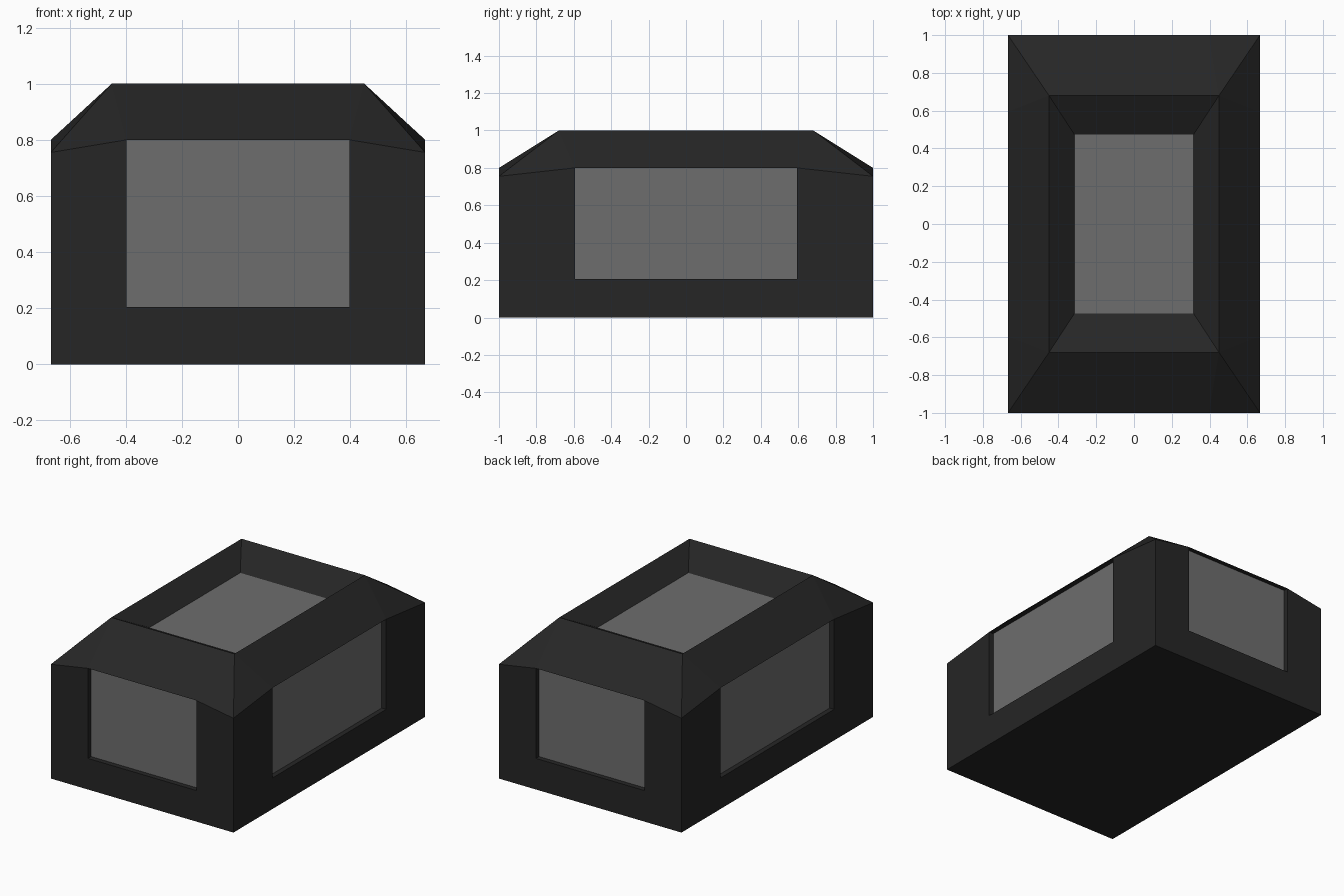
import bpy
import bmesh
from mathutils import Matrix, Vector
from math import pi

cube = bpy.data.objects.get("Cube")
if cube:
    bpy.data.objects.remove(cube, do_unlink=True)

# Overall half sizes as (x, y) and the key heights
BASE = (0.667, 1.0)
OPENING = (0.397, 0.594)
RIM = (0.45, 0.68)
WELL = (0.315, 0.473)
SILL, HEAD, CORNER = 0.205, 0.8, 0.755
RIM_Z, SKYLIGHT_Z = 1.0, 0.89
RECESS = 0.033


def make_material(name, value):
    mat = bpy.data.materials.new(name)
    mat.use_nodes = True
    colour = (value, value, value, 1)
    mat.diffuse_color = colour
    mat.node_tree.nodes["Principled BSDF"].inputs["Base Color"].default_value = colour
    return mat


def make_object(name, faces, mat):
    bm = bmesh.new()
    for face in faces:
        bm.faces.new([bm.verts.new(p) for p in face])
    bmesh.ops.remove_doubles(bm, verts=bm.verts, dist=0.0005)
    mesh = bpy.data.meshes.new(name)
    bm.to_mesh(mesh)
    bm.free()
    mesh.materials.append(mat)
    obj = bpy.data.objects.new(name, mesh)
    bpy.context.collection.objects.link(obj)
    return obj


def rectangle(size, z):
    x, y = size
    return [(-x, -y, z), (x, -y, z), (x, y, z), (-x, y, z)]


def side(turn):
    """Faces of one wall with its roof slope, and its window pane."""
    rot = Matrix.Rotation(turn * pi / 2, 3, "Z")
    across, out = (0, 1) if turn % 2 == 0 else (1, 0)

    def pt(u, d, z):
        return rot @ Vector((u, -d, z))

    def pair(u, d, z):
        return pt(-u, d, z), pt(u, d, z)

    d, w = BASE[out], OPENING[across]
    foot_l, foot_r = pair(BASE[across], d, 0)
    eave_l, eave_r = pair(BASE[across], d, CORNER)
    sill_l, sill_r = pair(w, d, SILL)
    head_l, head_r = pair(w, d, HEAD)
    rim_l, rim_r = pair(RIM[across], RIM[out], RIM_Z)
    well_l, well_r = pair(WELL[across], WELL[out], SKYLIGHT_Z)
    in_sl, in_sr = pair(w, d - RECESS, SILL)
    in_hl, in_hr = pair(w, d - RECESS, HEAD)

    # Wall around the opening
    faces = [
        (foot_l, foot_r, sill_r, sill_l),
        (foot_l, sill_l, head_l, eave_l),
        (foot_r, eave_r, head_r, sill_r),
    ]
    # Roof slope, corner facets and inner slope of the skylight well
    faces += [
        (head_l, head_r, rim_r, rim_l),
        (eave_l, head_l, rim_l),
        (head_r, eave_r, rim_r),
        (rim_l, rim_r, well_r, well_l),
    ]
    # Reveal of the recessed window
    outer = [sill_l, sill_r, head_r, head_l]
    inner = [in_sl, in_sr, in_hr, in_hl]
    for i in range(4):
        j = (i + 1) % 4
        faces.append((outer[i], outer[j], inner[j], inner[i]))
    return faces, inner


frame_mat = make_material("charcoal", 0.019)
glass_mat = make_material("grey glass", 0.155)

# Body shell with floor, and one window per side
shell = [rectangle(BASE, 0)[::-1]]
for turn, name in enumerate(("front", "left", "back", "right")):
    faces, pane = side(turn)
    shell += faces
    make_object(name + "_window", [pane], glass_mat)
make_object("body_shell", shell, frame_mat)

# Sunken skylight
make_object("skylight", [rectangle(WELL, SKYLIGHT_Z)], glass_mat)
